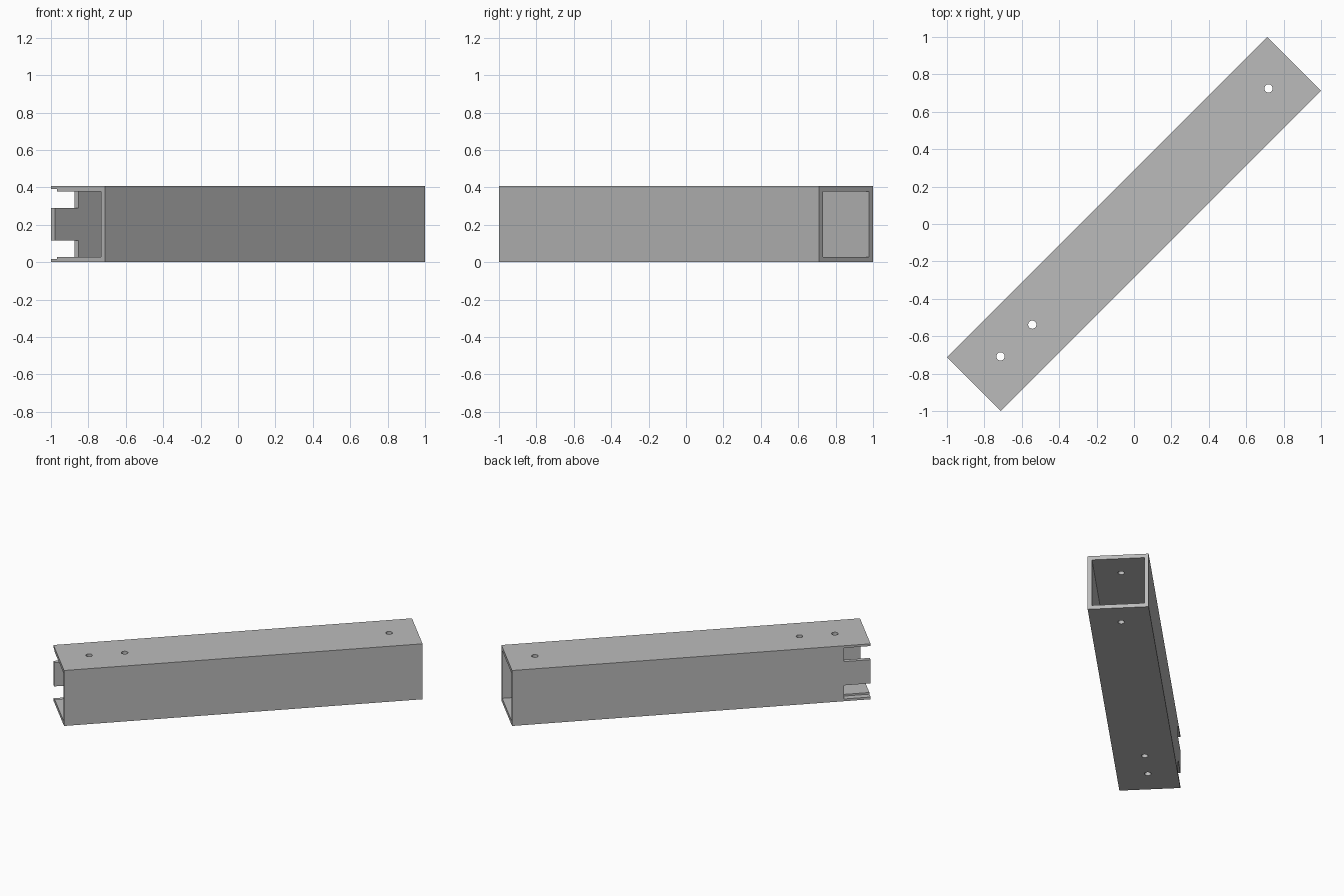
import bpy
import math

if "Cube" in bpy.data.objects:
    bpy.data.objects.remove(bpy.data.objects["Cube"])

WIDTH = 0.407
WALL = 0.029
LENGTH = 2 * math.sqrt(2) - WIDTH
MID = WIDTH / 2

steel = bpy.data.materials.new("grey steel")
steel.use_nodes = True
grey = (0.5, 0.5, 0.5, 1)
steel.diffuse_color = grey
steel.node_tree.nodes["Principled BSDF"].inputs["Base Color"].default_value = grey


def box(name, size, centre):
    bpy.ops.mesh.primitive_cube_add(size=1, location=centre)
    obj = bpy.context.object
    obj.name = name
    obj.scale = size
    bpy.ops.object.transform_apply(location=True, rotation=False, scale=True)
    return obj


def cut(target, cutter):
    """Subtract the cutter from the target, then discard it."""
    cutter.hide_render = True
    bpy.context.view_layer.objects.active = target
    mod = target.modifiers.new("cut", "BOOLEAN")
    mod.operation = "DIFFERENCE"
    mod.solver = "EXACT"
    mod.object = cutter
    bpy.ops.object.modifier_apply(modifier=mod.name)
    bpy.data.objects.remove(cutter)


# Square tube, open at both ends, built along x
tube = box("square_tube", (LENGTH, WIDTH, WIDTH), (0, 0, MID))
inner = WIDTH - 2 * WALL
cut(tube, box("bore_cutter", (LENGTH + 0.2, inner, inner), (0, 0, MID)))

# Two notches leaving a central tab at one end of one side wall
NOTCH_LENGTH, NOTCH_DEPTH, NOTCH_HEIGHT = 0.178, 0.045, 0.1
for side in (-1, 1):
    cut(tube, box("notch_cutter",
                  (NOTCH_LENGTH * 2, NOTCH_DEPTH * 2, NOTCH_HEIGHT),
                  (-LENGTH / 2, MID, MID + side * 0.137)))

# Bolt holes drilled through the top and bottom walls
for x in (-1.005, -0.765, 1.021):
    bpy.ops.mesh.primitive_cylinder_add(vertices=32, radius=0.022, depth=1,
                                        location=(x, 0.004, MID))
    cut(tube, bpy.context.object)

# Colour, shading and diagonal placement
tube.data.materials.clear()
tube.data.materials.append(steel)
for face in tube.data.polygons:
    face.material_index = 0
bpy.ops.object.select_all(action="DESELECT")
tube.select_set(True)
bpy.context.view_layer.objects.active = tube
tube.rotation_euler.z = math.pi / 4
bpy.ops.object.transform_apply(location=False, rotation=True, scale=False)
bpy.ops.object.shade_smooth_by_angle(angle=math.radians(30))
